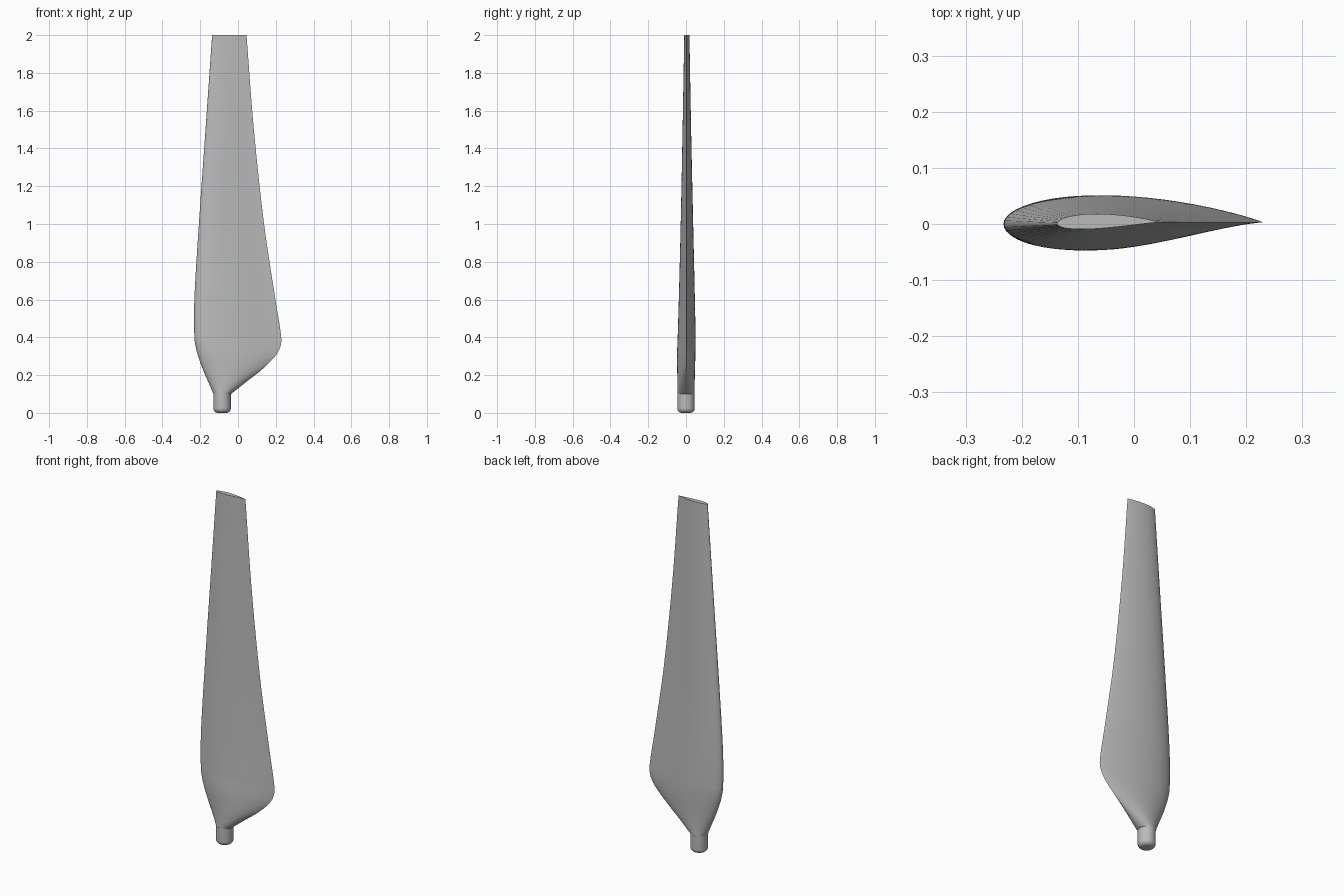
import bpy, bmesh, math

if "Cube" in bpy.data.objects:
    bpy.data.objects.remove(bpy.data.objects["Cube"], do_unlink=True)

grey = bpy.data.materials.new("plain grey")
grey.use_nodes = True
colour = (0.5, 0.5, 0.5, 1)
grey.diffuse_color = colour
grey.node_tree.nodes["Principled BSDF"].inputs["Base Color"].default_value = colour

# Blade stations: height, leading edge x, trailing edge x, front depth, back depth
STATIONS = [
    (0.10, -0.130, -0.037, 0.045, 0.045),
    (0.165, -0.158, 0.045, 0.046, 0.046),
    (0.23, -0.186, 0.127, 0.047, 0.047),
    (0.30, -0.211, 0.197, 0.048, 0.049),
    (0.35, -0.224, 0.224, 0.047, 0.050),
    (0.40, -0.231, 0.229, 0.045, 0.050),
    (0.60, -0.231, 0.198, 0.039, 0.046),
    (1.00, -0.207, 0.138, 0.029, 0.037),
    (1.50, -0.172, 0.084, 0.019, 0.026),
    (2.00, -0.137, 0.045, 0.010, 0.017),
]
SIDE_POINTS = 28


def slope(i, k):
    a, b = STATIONS[max(i - 1, 0)], STATIONS[min(i + 1, len(STATIONS) - 1)]
    return (b[k] - a[k]) / (b[0] - a[0])


def station(i, u):
    """Smooth blend between station i and the next one."""
    a, b = STATIONS[i], STATIONS[i + 1]
    h = b[0] - a[0]
    s = u * u * (3 - 2 * u)
    row = [a[0] + h * u]
    for k in range(1, 5):
        row.append(a[k] * (1 - s) + b[k] * s + h * u * (1 - u)
                   * ((1 - u) * slope(i, k) - u * slope(i + 1, k)))
    return row


def thickness(t, p):
    """Wing section of height 1; p = 0.5 is an ellipse, larger p a sharper tail."""
    peak = 0.5 / (0.5 + p)
    return (t ** 0.5 * (1 - t) ** p) / (peak ** 0.5 * (1 - peak) ** p)


def section(z, lead, trail, front, back):
    w = min(1, max(0, (z - 0.1) / 0.3))
    w = w * w * (3 - 2 * w)
    points = []
    for j in range(2 * SIDE_POINTS):
        angle = math.pi * j / SIDE_POINTS
        t = min(1, max(0, (1 - math.cos(angle)) / 2))
        if j <= SIDE_POINTS:
            y = -front * thickness(t, 0.5 + 0.85 * w)
        else:
            y = back * thickness(t, 0.5 + 0.4 * w)
        points.append((lead + (trail - lead) * t, y + 0.003 * t * w, z))
    return points


def loft(name, rings):
    bm = bmesh.new()
    loops = [[bm.verts.new(p) for p in ring] for ring in rings]
    n = len(loops[0])
    for low, high in zip(loops, loops[1:]):
        for j in range(n):
            k = (j + 1) % n
            bm.faces.new((low[j], low[k], high[k], high[j]))
    bm.faces.new(loops[0][::-1])
    bm.faces.new(loops[-1])
    bmesh.ops.recalc_face_normals(bm, faces=bm.faces)
    mesh = bpy.data.meshes.new(name)
    bm.to_mesh(mesh)
    bm.free()
    mesh.materials.append(grey)
    obj = bpy.data.objects.new(name, mesh)
    bpy.context.collection.objects.link(obj)
    bpy.ops.object.select_all(action="DESELECT")
    obj.select_set(True)
    bpy.context.view_layer.objects.active = obj
    bpy.ops.object.shade_smooth_by_angle(angle=math.radians(40))
    return obj


# Blade
STEPS = 8
rows = [station(i, s / STEPS) for i in range(len(STATIONS) - 1) for s in range(STEPS)]
rows.append(STATIONS[-1])
loft("blade", [section(*row) for row in rows])

# Root peg with a rounded bottom edge
RADIUS, FILLET, SIDES = 0.046, 0.024, 48
profile = [(RADIUS - FILLET * (1 - math.sin(a)), FILLET * (1 - math.cos(a)))
           for a in (math.pi / 2 * i / 8 for i in range(9))]
profile.append((RADIUS, 0.102))
loft("root_peg", [[(-0.084 + r * math.cos(2 * math.pi * j / SIDES),
                    r * math.sin(2 * math.pi * j / SIDES), z)
                   for j in range(SIDES)] for r, z in profile])
